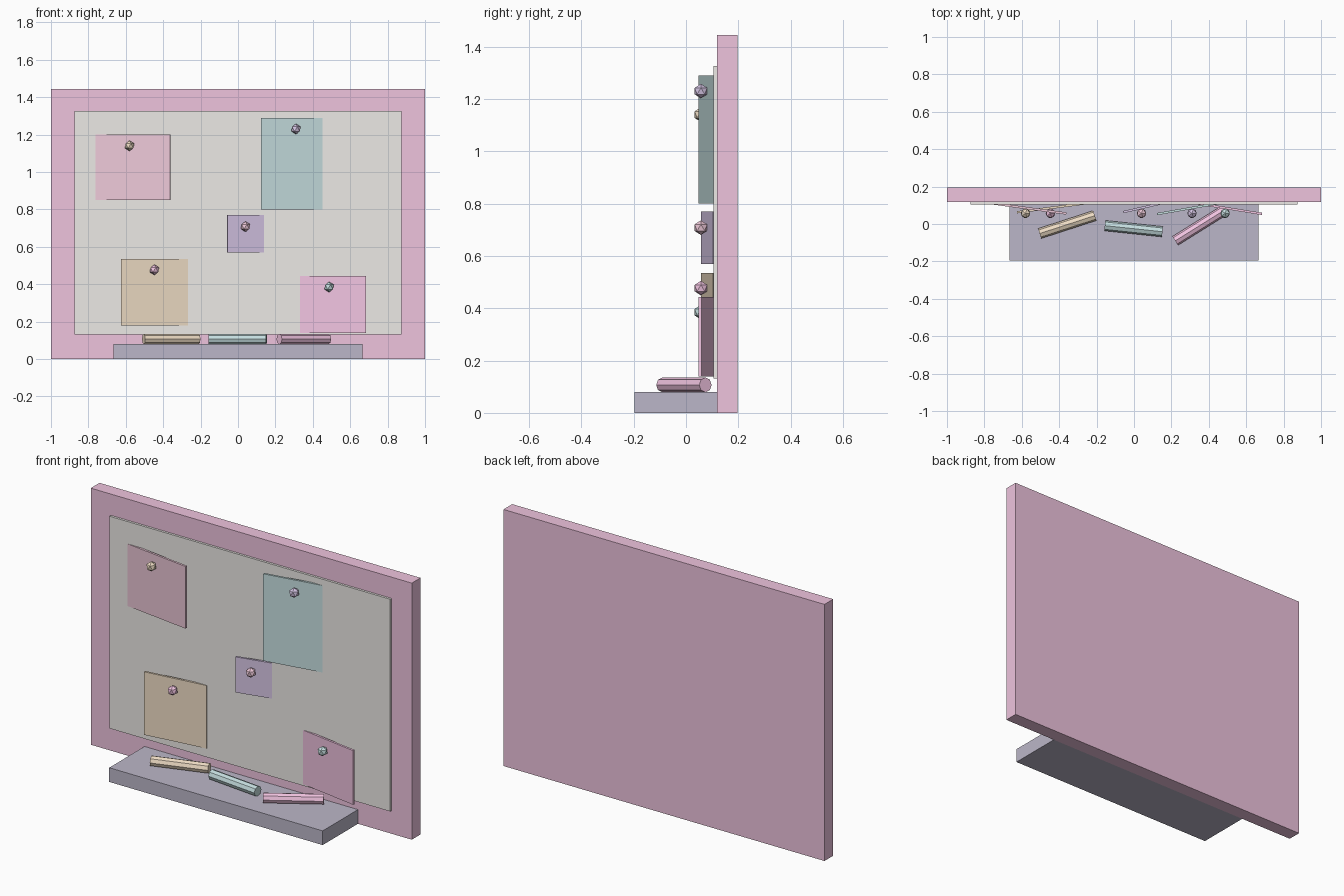
import bpy
from math import radians, pi

if "Cube" in bpy.data.objects:
    bpy.data.objects.remove(bpy.data.objects["Cube"])

COLORS = {
    "pink": (0.86, 0.55, 0.73, 1), "rose": (0.85, 0.58, 0.69, 1),
    "hot_pink": (0.88, 0.55, 0.75, 1), "cork": (0.84, 0.82, 0.79, 1),
    "slate": (0.50, 0.47, 0.58, 1), "teal": (0.56, 0.73, 0.74, 1),
    "purple": (0.66, 0.55, 0.77, 1), "orange": (0.85, 0.71, 0.55, 1),
}
MATS = {}
for key, rgba in COLORS.items():
    MATS[key] = bpy.data.materials.new(key)
    MATS[key].diffuse_color = rgba


def finish(name, color):
    ob = bpy.context.object
    ob.name = name
    ob.data.materials.append(MATS[color])
    return ob


def box(name, center, size, color, turn=0):
    bpy.ops.mesh.primitive_cube_add(size=1, location=center)
    ob = finish(name, color)
    ob.scale = size
    ob.rotation_euler.z = radians(turn)
    return ob


# Backing frame, board surface and tray
box("frame", (0, 0.157, 0.7225), (2, 0.078, 1.445), "pink")
box("board_surface", (0, 0.115, 0.728), (1.75, 0.02, 1.195), "cork")
box("tray", (0, -0.039, 0.04), (1.33, 0.314, 0.08), "slate")

# Paper notes, each turned a little and pushed into the board, with a pin
# (x, z centre, width, height, turn, colour, pin z, pin colour)
NOTES = [
    (-0.58, 1.025, 0.44, 0.35, -7.8, "rose", 1.14, "orange"),
    (0.31, 1.045, 0.38, 0.49, 10.0, "teal", 1.23, "purple"),
    (0.04, 0.67, 0.20, 0.20, 13.0, "purple", 0.708, "rose"),
    (-0.447, 0.357, 0.36, 0.355, 7.4, "orange", 0.477, "hot_pink"),
    (0.487, 0.291, 0.40, 0.305, -9.2, "hot_pink", 0.385, "teal"),
]
for i, (x, z, w, h, turn, col, pz, pcol) in enumerate(NOTES, 1):
    box(f"note_{i}", (x, 0.086, z), (w, 0.012, h), col, turn)
    bpy.ops.mesh.primitive_ico_sphere_add(subdivisions=1, radius=0.028,
                                          location=(x, 0.057, pz))
    finish(f"pin_{i}", pcol)

# Chalk sticks lying on the tray
for i, (x, y, turn, col) in enumerate([(-0.357, -0.003, 18, "orange"),
                                       (-0.002, -0.025, -6, "teal"),
                                       (0.352, -0.008, 32, "hot_pink")], 1):
    bpy.ops.mesh.primitive_cylinder_add(vertices=8, radius=0.028, depth=0.31,
                                        location=(x, y, 0.107),
                                        rotation=(0, pi / 2, radians(turn)))
    finish(f"chalk_{i}", col)

for m in bpy.data.materials:
    if m.users and not m.is_grease_pencil:
        m.use_nodes = True
        m.node_tree.nodes["Principled BSDF"].inputs["Base Color"].default_value = m.diffuse_color
